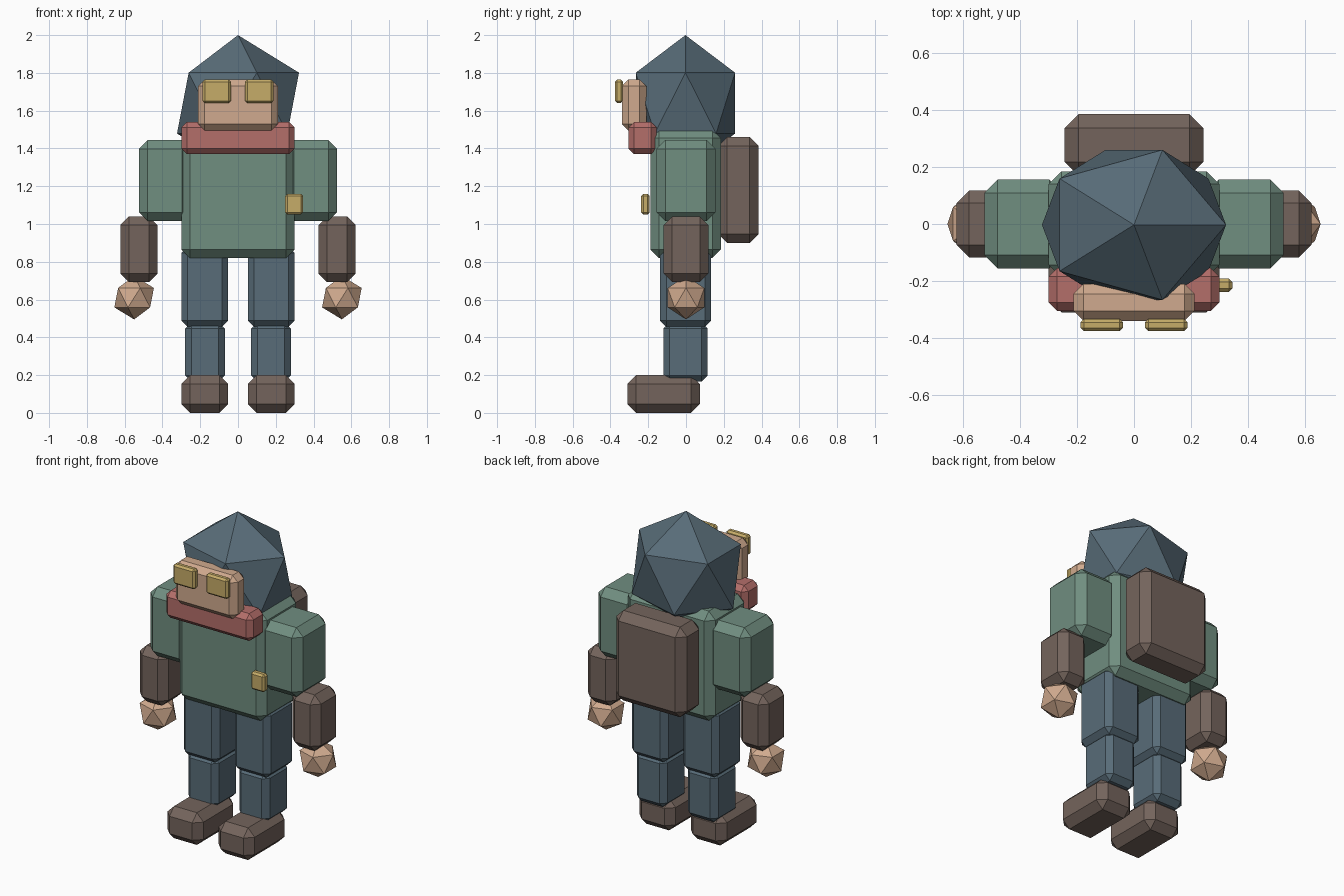
import bpy, bmesh
from mathutils import Matrix

if "Cube" in bpy.data.objects:
    bpy.data.objects.remove(bpy.data.objects["Cube"])


def material(name, rgb):
    """Flat colour from 8-bit sRGB, stored as linear."""
    m = bpy.data.materials.new(name)
    lin = [((c / 255 + 0.055) / 1.055) ** 2.4 for c in rgb]
    m.diffuse_color = (*lin, 1)
    m.use_nodes = True
    m.node_tree.nodes["Principled BSDF"].inputs["Base Color"].default_value = m.diffuse_color
    return m


GREEN = material("jacket green", (112, 142, 128))
NAVY = material("slate blue", (88, 108, 120))
BROWN = material("leather brown", (116, 100, 92))
SKIN = material("skin tan", (208, 170, 142))
RED = material("scarf red", (180, 110, 106))
GOLD = material("brass yellow", (198, 172, 104))


def finish(name, bm, mat):
    me = bpy.data.meshes.new(name)
    bm.to_mesh(me)
    bm.free()
    me.materials.append(mat)
    ob = bpy.data.objects.new(name, me)
    bpy.context.collection.objects.link(ob)
    return ob


def block(name, x, y, z, bevel, mat):
    """Chamfered box from (min, max) ranges on each axis."""
    bm = bmesh.new()
    size = [r[1] - r[0] for r in (x, y, z)]
    mid = [(r[0] + r[1]) / 2 for r in (x, y, z)]
    bmesh.ops.create_cube(bm, size=1, matrix=Matrix.LocRotScale(mid, None, size))
    bmesh.ops.bevel(bm, geom=bm.edges[:], offset=bevel, segments=1,
                    profile=0.5, affect='EDGES')
    return finish(name, bm, mat)


def gem(name, loc, scale, mat):
    """Twenty-sided ball."""
    bm = bmesh.new()
    bmesh.ops.create_icosphere(bm, subdivisions=1, radius=1,
                               matrix=Matrix.LocRotScale(loc, None, scale))
    return finish(name, bm, mat)


# Body, hood, face and scarf
block("torso", (-0.30, 0.30), (-0.188, 0.185), (0.82, 1.50), 0.045, GREEN)
gem("hood", (0, -0.003, 1.64), (0.361, 0.309, 0.36), NAVY)
block("face", (-0.212, 0.212), (-0.34, -0.21), (1.495, 1.765), 0.035, SKIN)
block("scarf", (-0.30, 0.30), (-0.305, -0.155), (1.37, 1.54), 0.03, RED)

# Backpack and belt badge
block("backpack", (-0.243, 0.243), (0.17, 0.385), (0.90, 1.46), 0.048, BROWN)
block("badge", (0.25, 0.345), (-0.238, -0.192), (1.05, 1.16), 0.012, GOLD)

# Paired parts
for side, s in (("left", -1), ("right", 1)):
    def span(a, b):
        return tuple(sorted((s * a, s * b)))

    block(side + "_goggle", span(0.038, 0.188), (-0.376, -0.333), (1.64, 1.765), 0.012, GOLD)
    block(side + "_upper_arm", span(0.25, 0.525), (-0.156, 0.156), (1.015, 1.445), 0.047, GREEN)
    block(side + "_forearm", span(0.427, 0.623), (-0.118, 0.118), (0.692, 1.04), 0.045, BROWN)
    gem(side + "_hand", (s * 0.55, 0, 0.61), (0.117, 0.114, 0.115), SKIN)
    block(side + "_thigh", span(0.052, 0.30), (-0.137, 0.133), (0.455, 0.88), 0.033, NAVY)
    block(side + "_shin", span(0.07, 0.28), (-0.12, 0.115), (0.165, 0.48), 0.033, NAVY)
    block(side + "_boot", span(0.052, 0.30), (-0.31, 0.073), (0.0, 0.20), 0.046, BROWN)
